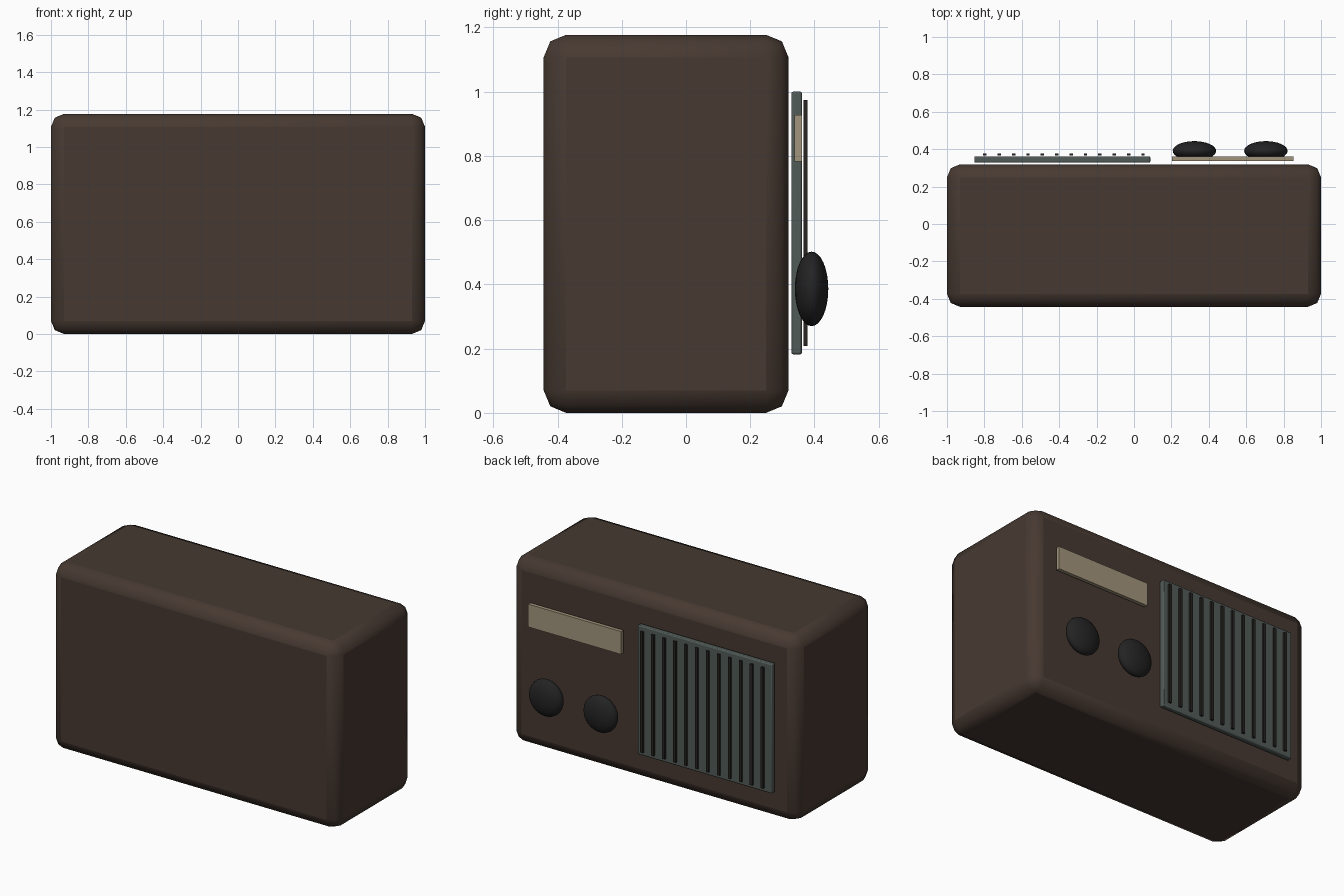
import bpy
import math

if "Cube" in bpy.data.objects:
    bpy.data.objects.remove(bpy.data.objects["Cube"])


def material(name, rgb):
    m = bpy.data.materials.new(name)
    m.diffuse_color = (*rgb, 1)
    m.use_nodes = True
    m.node_tree.nodes["Principled BSDF"].inputs["Base Color"].default_value = m.diffuse_color
    return m


BROWN = material("dark_brown", (0.062, 0.041, 0.031))
GREEN = material("grey_green", (0.083, 0.104, 0.098))
CREAM = material("dull_cream", (0.36, 0.30, 0.20))
BLACK = material("knob_black", (0.017, 0.017, 0.017))
SLAT = material("slat_dark", (0.02, 0.017, 0.015))


def box(name, x, y, z, mat, bevel=0.0, segments=1):
    """Box from (min, max) ranges, with optional rounded edges."""
    centre = [(r[0] + r[1]) / 2 for r in (x, y, z)]
    bpy.ops.mesh.primitive_cube_add(size=1, location=centre)
    ob = bpy.context.object
    ob.name = name
    ob.scale = [r[1] - r[0] for r in (x, y, z)]
    bpy.ops.object.transform_apply(location=False, rotation=False, scale=True)
    ob.data.materials.append(mat)
    if bevel:
        mod = ob.modifiers.new("rounded_edges", 'BEVEL')
        mod.width = bevel
        mod.segments = segments
        bpy.ops.object.shade_smooth_by_angle(angle=math.radians(50))
    return ob


# Radio cabinet
box("cabinet", (-1, 1), (-0.443, 0.319), (0, 1.177), BROWN, 0.07, 2)

# Speaker panel with vertical slats, on the +y side
box("speaker_panel", (-0.854, 0.087), (0.328, 0.361), (0.182, 1.0), GREEN, 0.006, 2)
for i in range(12):
    x = -0.797 + i * 0.0768
    box(f"speaker_slat_{i + 1}", (x - 0.009, x + 0.009), (0.366, 0.378),
        (0.208, 0.974), SLAT)

# Tuning dial plate
box("tuning_dial", (0.203, 0.853), (0.338, 0.361), (0.783, 0.928), CREAM)

# Two flattened round knobs
for name, x in (("tuning_knob", 0.323), ("volume_knob", 0.705)):
    bpy.ops.mesh.primitive_uv_sphere_add(segments=32, ring_count=16, radius=1,
                                         location=(x, 0.391, 0.386),
                                         rotation=(math.pi / 2, 0, 0))
    knob = bpy.context.object
    knob.name = name
    knob.scale = (0.116, 0.116, 0.052)
    bpy.ops.object.transform_apply(location=False, rotation=True, scale=True)
    knob.data.materials.append(BLACK)
    bpy.ops.object.shade_smooth()
